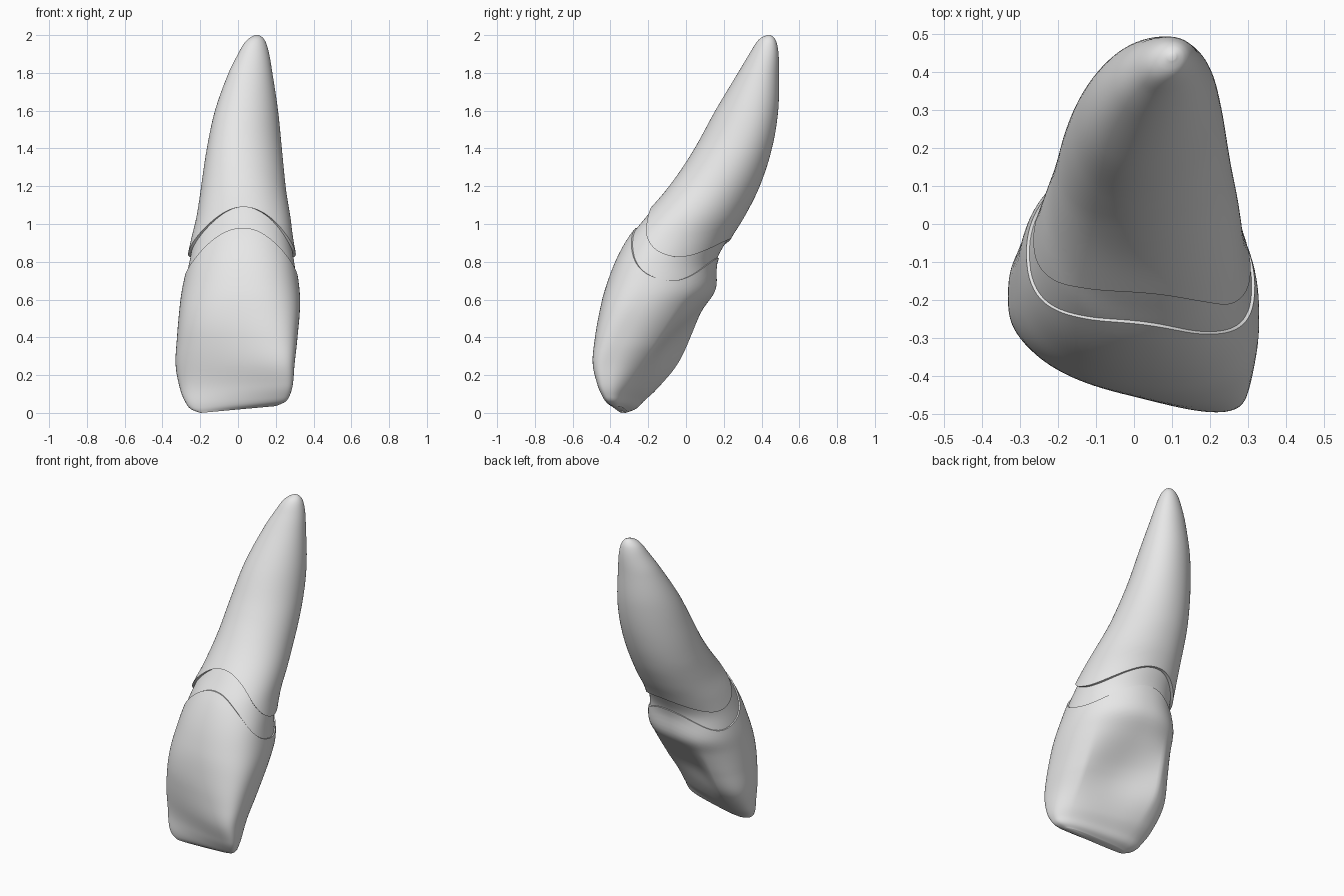
import bpy
import bmesh
from math import sin, cos, pi, exp, copysign

SIDES = 96

# Outline of the tooth: height, right edge, left edge, front edge, back edge
OUTLINE = [
    (0.0, -0.20, 0.20, -0.385, -0.31),
    (0.02, -0.25, 0.25, -0.42, -0.265),
    (0.06, -0.28, 0.275, -0.445, -0.225),
    (0.12, -0.305, 0.29, -0.468, -0.16),
    (0.25, -0.33, 0.30, -0.494, -0.05),
    (0.4, -0.323, 0.315, -0.482, 0.03),
    (0.55, -0.31, 0.328, -0.455, 0.105),
    (0.65, -0.297, 0.326, -0.43, 0.16),
    (0.8, -0.265, 0.305, -0.375, 0.168),
    (0.93, -0.24, 0.285, -0.305, 0.235),
    (1.03, -0.218, 0.275, -0.225, 0.30),
    (1.2, -0.195, 0.252, -0.085, 0.39),
    (1.4, -0.165, 0.232, 0.045, 0.455),
    (1.6, -0.122, 0.212, 0.155, 0.488),
    (1.8, -0.05, 0.182, 0.275, 0.492),
    (1.9, 0.0, 0.165, 0.335, 0.49),
    (1.96, 0.035, 0.148, 0.372, 0.48),
    (1.988, 0.065, 0.13, 0.40, 0.465),
    (2.0, 0.09, 0.11, 0.43, 0.448),
]


def slope(i, col):
    a = OUTLINE[max(i - 1, 0)]
    b = OUTLINE[min(i + 1, len(OUTLINE) - 1)]
    return (b[col] - a[col]) / (b[0] - a[0])


def outline_at(z):
    """Smoothly interpolated edges of the tooth at one height."""
    i = 0
    while i < len(OUTLINE) - 2 and z > OUTLINE[i + 1][0]:
        i += 1
    a, b = OUTLINE[i], OUTLINE[i + 1]
    h = b[0] - a[0]
    t = min(max((z - a[0]) / h, 0), 1)
    values = []
    for col in range(1, 5):
        ease = t * t * (3 - 2 * t)
        bend = h * t * (1 - t) * ((1 - t) * slope(i, col) - t * slope(i + 1, col))
        values.append(a[col] + (b[col] - a[col]) * ease + bend)
    return values


def section_at(z):
    """Skewed rounded section, returned as points plus its depth range."""
    rise = min(max((z - 0.9) / 0.7, 0), 1)
    skew = 0.13 + 0.75 * exp(-(z / 0.36) ** 2) - 0.28 * rise * rise * (3 - 2 * rise)
    power = 2 / (2.05 + 0.8 * exp(-(z / 0.55) ** 2))
    flatten = 0.24 * exp(-(z / 0.7) ** 2)
    ring = []
    for j in range(SIDES):
        u = 2 * pi * j / SIDES
        c = copysign(abs(cos(u)) ** power, cos(u))
        s = copysign(abs(sin(u)) ** power, sin(u))
        # The widest part sits towards the broad front face
        ring.append((c, s, s - flatten * (1 - s * s) - skew * c))
    depths = [p[2] for p in ring]
    return ring, min(depths), max(depths)


def surface_point(j, z, swell=0.0):
    """Point on the tooth for one direction and height."""
    ring, near, far = section_at(z)
    c, s, depth = ring[j]
    right, left, front, back = outline_at(z)
    x = (right + left) / 2 + c * ((left - right) / 2 + swell)
    share = (depth - near) / (far - near)
    y = front - swell + share * (back - front + 2 * swell)
    # Hollow in the back of the crown, between the two side ridges
    if s > 0:
        hollow = 0.075 * exp(-((z - 0.36) / 0.18) ** 2)
        y -= hollow * max(0, 1 - ((c - 0.1) / 0.68) ** 2) * min(1, 1.5 * s)
    # Slanted biting edge
    lift = 0.09 * (x + 0.2) * max(0, 1 - z / 0.35)
    return x, y, z + max(lift, 0)


def neckline(j, front, side, back):
    """Height of a line that arches at the front and, less, at the back."""
    lowest = 0.35
    s = sin(2 * pi * j / SIDES) - lowest
    if s < 0:
        return side + (front - side) * (-s / (1 + lowest)) ** 1.8
    return side + (back - side) * (s / (1 - lowest)) ** 2


def build(name, rings, material, cap_start=False, cap_end=False):
    bm = bmesh.new()
    loops = [[bm.verts.new(p) for p in ring] for ring in rings]
    for low, high in zip(loops, loops[1:]):
        for j in range(SIDES):
            k = (j + 1) % SIDES
            bm.faces.new((low[j], low[k], high[k], high[j]))
    for wanted, loop in ((cap_start, loops[0]), (cap_end, loops[-1])):
        if wanted:
            middle = [sum(v.co[a] for v in loop) / SIDES for a in range(3)]
            pole = bm.verts.new(middle)
            for j in range(SIDES):
                bm.faces.new((loop[j], loop[(j + 1) % SIDES], pole))
    bmesh.ops.recalc_face_normals(bm, faces=bm.faces)
    mesh = bpy.data.meshes.new(name)
    bm.to_mesh(mesh)
    bm.free()
    mesh.materials.append(material)
    obj = bpy.data.objects.new(name, mesh)
    bpy.context.collection.objects.link(obj)
    bpy.ops.object.select_all(action='DESELECT')
    obj.select_set(True)
    bpy.context.view_layer.objects.active = obj
    bpy.ops.object.shade_smooth_by_angle(angle=pi / 4)


def span(low, high, steps, ease, swell):
    """Rings between two necklines; ease spaces them, swell offsets them."""
    rings = []
    for i in range(steps + 1):
        t = i / steps
        ring = []
        for j in range(SIDES):
            a, b = low(j), high(j)
            ring.append(surface_point(j, a + (b - a) * ease(t), swell(t)))
        rings.append(ring)
    return rings


def rim(line, swell):
    return [surface_point(j, line(j), swell) for j in range(SIDES)]


if "Cube" in bpy.data.objects:
    bpy.data.objects.remove(bpy.data.objects["Cube"], do_unlink=True)

grey = bpy.data.materials.new("pale_grey")
grey.use_nodes = True
colour = (0.8, 0.8, 0.8, 1)
grey.diffuse_color = colour
grey.node_tree.nodes["Principled BSDF"].inputs["Base Color"].default_value = colour


def bottom(j):
    return 0.0


def tip(j):
    return 2.0


def crown_line(j):
    return neckline(j, 0.98, 0.70, 0.82)


def root_line(j):
    return neckline(j, 1.09, 0.825, 0.92)


# Crown with its upper rim turned in
crown = span(bottom, crown_line, 44, lambda t: t ** 1.6, lambda t: 0.0)
crown.append(rim(crown_line, -0.03))
build("crown", crown, grey, cap_start=True)

# Neck band, set in slightly between crown and root
band = span(lambda j: crown_line(j) - 0.02, lambda j: root_line(j) + 0.02,
            8, lambda t: t, lambda t: -0.008)
build("neck_band", band, grey)

# Root with a thin lip overhanging the band
root = [rim(root_line, -0.03)]
root += span(root_line, tip, 48, lambda t: 1 - (1 - t) ** 1.7,
             lambda t: 0.008 * max(0, 1 - 6 * t))
build("root", root, grey, cap_end=True)
